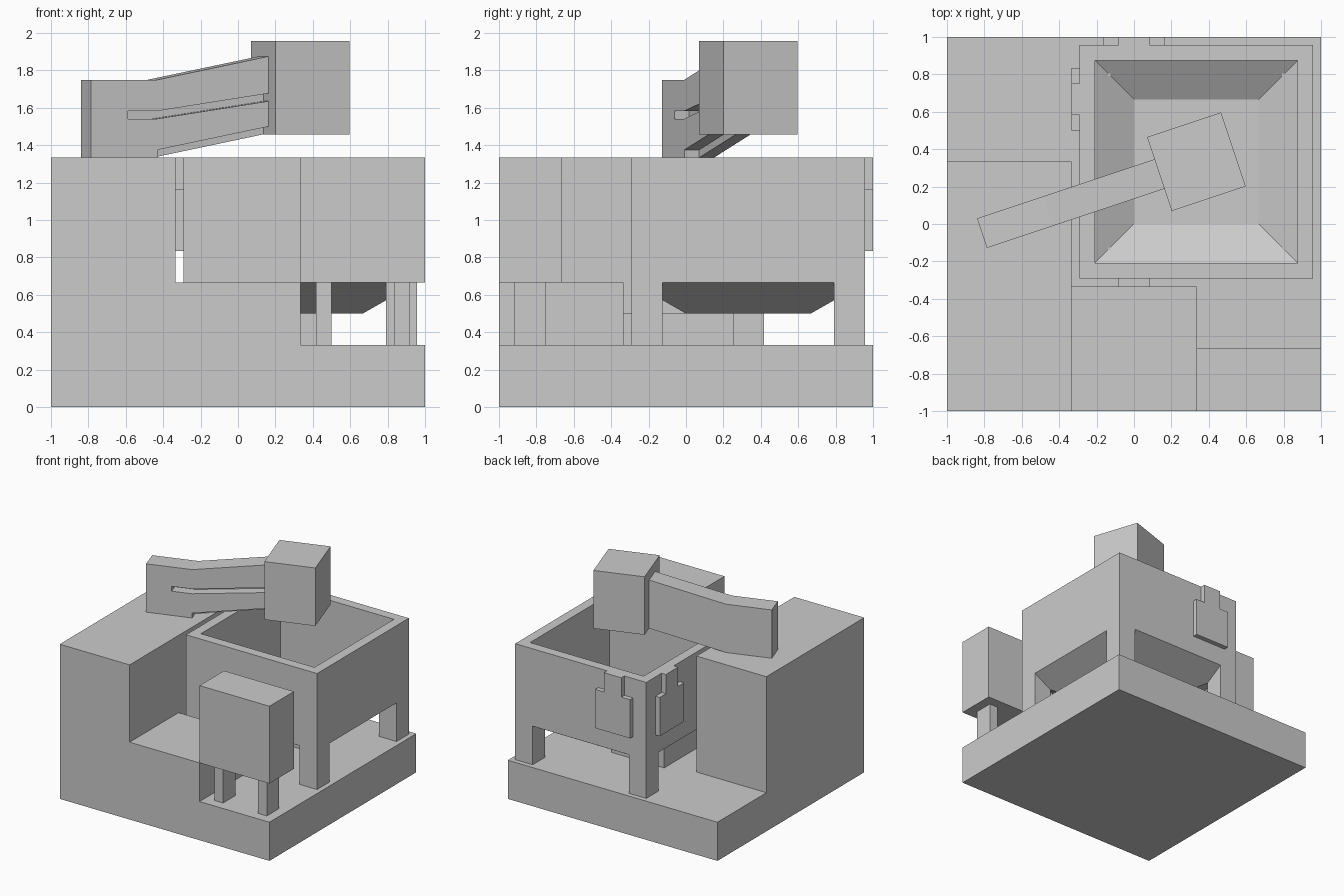
import bpy, bmesh
from mathutils import Vector, Matrix
from math import atan2

if "Cube" in bpy.data.objects:
    bpy.data.objects.remove(bpy.data.objects["Cube"])

T = 1 / 3      # main module
S = 1 / 24     # fine module


def make(name, bm, matrix=None):
    bmesh.ops.recalc_face_normals(bm, faces=bm.faces[:])
    me = bpy.data.meshes.new(name)
    bm.to_mesh(me)
    bm.free()
    ob = bpy.data.objects.new(name, me)
    if matrix:
        ob.matrix_world = matrix
    bpy.context.collection.objects.link(ob)
    return ob


def box(name, x0, x1, y0, y1, z0, z1, matrix=None):
    bm = bmesh.new()
    bmesh.ops.create_cube(bm, size=1)
    bmesh.ops.scale(bm, vec=(x1 - x0, y1 - y0, z1 - z0), verts=bm.verts)
    bmesh.ops.translate(bm, vec=((x0 + x1) / 2, (y0 + y1) / 2, (z0 + z1) / 2), verts=bm.verts)
    return make(name, bm, matrix)


def prism(name, pts, offset, depth, matrix=None):
    """Closed outline of 3D points, extruded along depth."""
    bm = bmesh.new()
    off = Vector(offset)
    f = bm.faces.new([bm.verts.new(Vector(p) + off) for p in pts])
    ext = bmesh.ops.extrude_face_region(bm, geom=[f])
    vs = [g for g in ext["geom"] if isinstance(g, bmesh.types.BMVert)]
    bmesh.ops.translate(bm, vec=depth, verts=vs)
    return make(name, bm, matrix)


# Stepped base: 3 x 3 cells with heights in thirds, only outer faces kept
heights = [[4, 2, 1], [4, 1, 1], [1, 1, 1]]


def solid(x, y, z):
    return 0 <= x < 3 and 0 <= y < 3 and 0 <= z < heights[y][x]


bm = bmesh.new()
for x in range(3):
    for y in range(3):
        for z in range(heights[y][x]):
            for axis in range(3):
                for side in (0, 1):
                    n = [x, y, z]
                    n[axis] += 2 * side - 1
                    if solid(*n):
                        continue
                    quad = []
                    for a, b in ((0, 0), (1, 0), (1, 1), (0, 1)):
                        p = [x, y, z]
                        p[axis] += side
                        p[(axis + 1) % 3] += a
                        p[(axis + 2) % 3] += b
                        quad.append(bm.verts.new((p[0] * 2 * T - 1, p[1] * 2 * T - 1, p[2] * T)))
                    bm.faces.new(quad)
bmesh.ops.remove_doubles(bm, verts=bm.verts, dist=1e-4)
bmesh.ops.recalc_face_normals(bm, faces=bm.faces[:])
bmesh.ops.dissolve_limit(bm, angle_limit=0.01, verts=bm.verts, edges=bm.edges)
make("stepped_base", bm)

# Basin: square rings from the inside floor, over the rim, to the funnel underside
rings = [(T, 14 * S), (13 * S, 17 * S), (13 * S, 4 * T), (15 * S, 4 * T), (15 * S, 2 * T), (T, 12 * S)]
bm = bmesh.new()
loops = [[bm.verts.new((T + h * a, T + h * b, z)) for a, b in ((-1, -1), (1, -1), (1, 1), (-1, 1))]
         for h, z in rings]
for lo, hi in zip(loops, loops[1:]):
    for i in range(4):
        j = (i + 1) % 4
        bm.faces.new((lo[i], lo[j], hi[j], hi[i]))
bm.faces.new(loops[0])
bm.faces.new(loops[-1])
make("basin", bm)

# Basin legs
for i, x in enumerate((-7 * S, 19 * S)):
    for j, y in enumerate((-7 * S, 19 * S)):
        box(f"basin_leg_{i}{j}", x, x + 4 * S, y, y + 4 * S, T, 2 * T)

# Drain pipe: from the funnel, sideways, then into the front step
pipe = [(-2, -8), (2, -8), (2, 6), (10, 6), (10, 10), (-2, 10)]
prism("drain_pipe", [(x * S, y * S, 0) for x, y in pipe], (0, 0, T), (0, 0, 4 * S))

# Hanging panels with a narrow tab on the back and left walls
panel = [(-4, 20), (4, 20), (4, 28), (2, 28), (2, 32), (-2, 32), (-2, 28), (-4, 28)]
prism("back_panel", [(a * S, 0, z * S) for a, z in panel], (0, 23 * S, 0), (0, S, 0))
prism("left_panel", [(0, a * S, z * S) for a, z in panel], (-8 * S, 2 * T, 0), (S, 0, 0))

# Raised box on two legs
box("raised_box", T, 1, -1, -2 * T, 2 * T, 4 * T)
for i, x in enumerate((10 * S, 20 * S)):
    box(f"raised_box_leg_{i}", x, x + 2 * S, -22 * S, -18 * S, T, 2 * T)

# Turned head above the basin, with its arm
turn = Matrix.Translation((T, T, 0)) @ Matrix.Rotation(atan2(1, 3), 4, 'Z')
box("arm_head", -5 * S, 5 * S, -5 * S, 5 * S, 35 * S, 47 * S, turn)
profile = [(-29, 32), (-20, 32), (-5, 35), (-5, 45), (-20, 42), (-29, 42)]
arm = prism("arm", [(u * S, 0, z * S) for u, z in profile], (0, -2 * S, 0), (0, 4 * S, 0), turn)

# Groove and underside notch cut into the front half of the arm
groove = [(-24, 37), (-20, 37), (0, 40), (0, 41), (-20, 38), (-24, 38)]
notch = [(-20, 30), (0, 30), (0, 37), (-20, 33)]
for name, pts in (("groove_cutter", groove), ("notch_cutter", notch)):
    cutter = prism(name, [(u * S, 0, z * S) for u, z in pts], (0, -4 * S, 0), (0, 4 * S, 0), turn)
    cutter.hide_render = True
    cutter.display_type = 'WIRE'
    mod = arm.modifiers.new(name, 'BOOLEAN')
    mod.operation = 'DIFFERENCE'
    mod.solver = 'EXACT'
    mod.object = cutter
